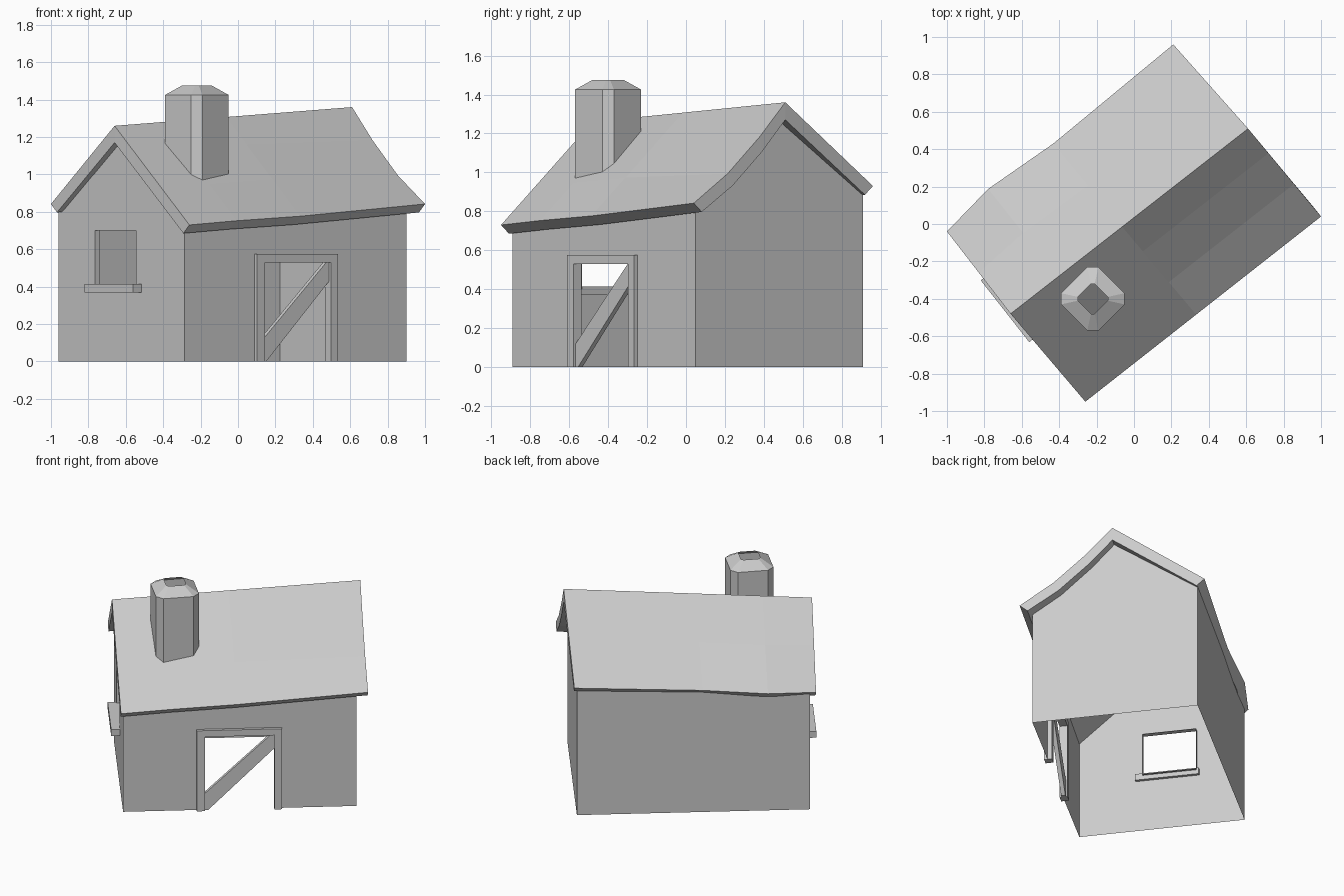
import bpy
from mathutils import Vector as V

if "Cube" in bpy.data.objects:
    bpy.data.objects.remove(bpy.data.objects["Cube"])


def make(name, verts, faces):
    me = bpy.data.meshes.new(name)
    me.from_pydata([tuple(v) for v in verts], [], faces)
    me.update()
    ob = bpy.data.objects.new(name, me)
    bpy.context.collection.objects.link(ob)
    return ob


def prism(name, frame, outline, d0, d1):
    """Extrude a (u, z) outline between two depths of a wall frame."""
    n = len(outline)
    verts = [frame(u, d, z) for d in (d0, d1) for u, z in outline]
    faces = [tuple(range(n))[::-1], tuple(range(n, 2 * n))]
    faces += [(i, (i + 1) % n, n + (i + 1) % n, n + i) for i in range(n)]
    return make(name, verts, faces)


def rect(u0, u1, z0, z1):
    return [(u0, z0), (u1, z0), (u1, z1), (u0, z1)]


# Plan corners of the house: front, right, back, left
A, B, C, D = V((-.285, -.89, 0)), V((.90, .05, 0)), V((.225, .91, 0)), V((-.96, -.03, 0))
along = (B - A).normalized()
across = (D - A).normalized()
length, width = (B - A).length, (D - A).length
up = V((0, 0, 1))


def door_wall(u, d, z):      # u runs A to B, d points outward
    return A + along * u - across * d + up * z


def window_wall(u, d, z):    # u runs D to A, d points outward
    return D - across * u - along * d + up * z


def far_wall(u, d, z):       # u runs B to C
    return B + across * u + along * d + up * z


# Walls: thin shell without a floor, open door and window
zA, zB, zC, zD = .73, .83, .92, .83
du0, du1, dtop = .50, 1.005, .55
wu0, wu1, wz0, wz1 = .315, .67, .40, .70
wm = (wz0 + wz1) / 2
verts, faces = [], []


def panel(frame, pts, d=0):
    s = len(verts)
    verts.extend(frame(u, d, z) for u, z in pts)
    faces.append(tuple(range(s, len(verts))))


panel(door_wall, [(0, 0), (du0, 0), (du0, dtop), (du1, dtop), (du1, 0),
                  (length, 0), (length, zB), (0, zA)])
panel(window_wall, [(0, 0), (width, 0), (width, wm), (wu1, wm), (wu1, wz0),
                    (wu0, wz0), (wu0, wm), (0, wm)])
panel(window_wall, [(0, wm), (wu0, wm), (wu0, wz1), (wu1, wz1), (wu1, wm),
                    (width, wm), (width, zA), (width / 2, 1.20), (0, zD)])
panel(far_wall, [(0, 0), (width, 0), (width, zC), (width / 2, 1.29), (0, zB)])
s = len(verts)
verts += [C, D, D + up * zD, C + up * zC]
faces.append((s, s + 1, s + 2, s + 3))
# Window reveal
s = len(verts)
hole = rect(wu0, wu1, wz0, wz1)
verts += [window_wall(u, d, z) for d in (0, -.035) for u, z in hole]
faces += [(s + i, s + 4 + i, s + 4 + (i + 1) % 4, s + (i + 1) % 4) for i in range(4)]
make("walls", verts, faces)

# Window sill
prism("window_sill", window_wall, rect(.30, .72, .37, .415), -.02, .057)

# Door frame (one U-shaped outline) and diagonal brace
prism("door_frame", door_wall,
      [(.477, 0), (.53, 0), (.53, .53), (.98, .53), (.98, 0), (1.03, 0), (1.03, .575), (.477, .575)],
      -.03, .022)
prism("door_brace", door_wall,
      [(.53, 0), (.55, 0), (.98, .43), (.98, .53), (.96, .53), (.53, .12)], -.02, .008)

# Roof: slightly skewed and sagging slab built from cross-sections
eave0, eave1 = V((-.26, -.95, .73)), V((1.0, .04, .842))
ridge0, ridge1 = V((-.66, -.48, 1.26)), V((.61, .51, 1.36))
back0, back1 = V((-1.0, -.04, .842)), V((.21, .96, .93))
stations = [(0, 0, 0, 0), (.2, 0, 0, .035), (.47, -.006, 0, 0), (1, 0, .04, 0)]  # t, eave dip, sag, bump
verts, faces = [], []
for t, dip, sag, bump in stations:
    e = eave0.lerp(eave1, t) + up * dip
    r = ridge0.lerp(ridge1, t)
    k = back0.lerp(back1, t) + across * bump
    top = [(e, 0, 1), (e.lerp(r, .37) - up * sag, .37, 1), (e.lerp(r, .72) - up * sag * .8, .72, 1),
           (r, 1, 1), (r.lerp(k, .5), .5, -1), (k, 0, -1)]
    under = [p + across * (.052 * (1 - f) * side) - up * (.045 + .045 * f) for p, f, side in top]
    verts += [p for p, f, side in top] + under[::-1]
N = 12
for i in range(len(stations) - 1):
    faces += [(i * N + j, (i + 1) * N + j, (i + 1) * N + (j + 1) % N, i * N + (j + 1) % N)
              for j in range(N)]
last = (len(stations) - 1) * N
for j in range(5):
    cap = (j, j + 1, N - 2 - j, N - 1 - j)
    faces += [cap, tuple(last + q for q in cap[::-1])]
make("roof", verts, faces)


# Chimney: bevelled square tube with a sloped rim and open top
def ring(r, h):
    return [(h, -r), (r, -h), (r, h), (h, r), (-h, r), (-r, h), (-r, -h), (-h, -r)]


verts = [(x - .22, y - .40, 1.055 - .5 * x + .66 * y) for x, y in ring(.17, .03)]
for r, h, z in ((.17, .03, 1.425), (.08, .01, 1.475)):
    verts += [(x - .22, y - .40, z) for x, y in ring(r, h)]
faces = [(k * 8 + i, k * 8 + (i + 1) % 8, k * 8 + 8 + (i + 1) % 8, k * 8 + 8 + i)
         for k in range(2) for i in range(8)]
make("chimney", verts, faces)

# Consistent outward normals on the closed parts
import bmesh
for name in ("roof", "window_sill", "door_frame", "door_brace"):
    me = bpy.data.objects[name].data
    bm = bmesh.new()
    bm.from_mesh(me)
    bmesh.ops.recalc_face_normals(bm, faces=bm.faces)
    bm.to_mesh(me)
    bm.free()
